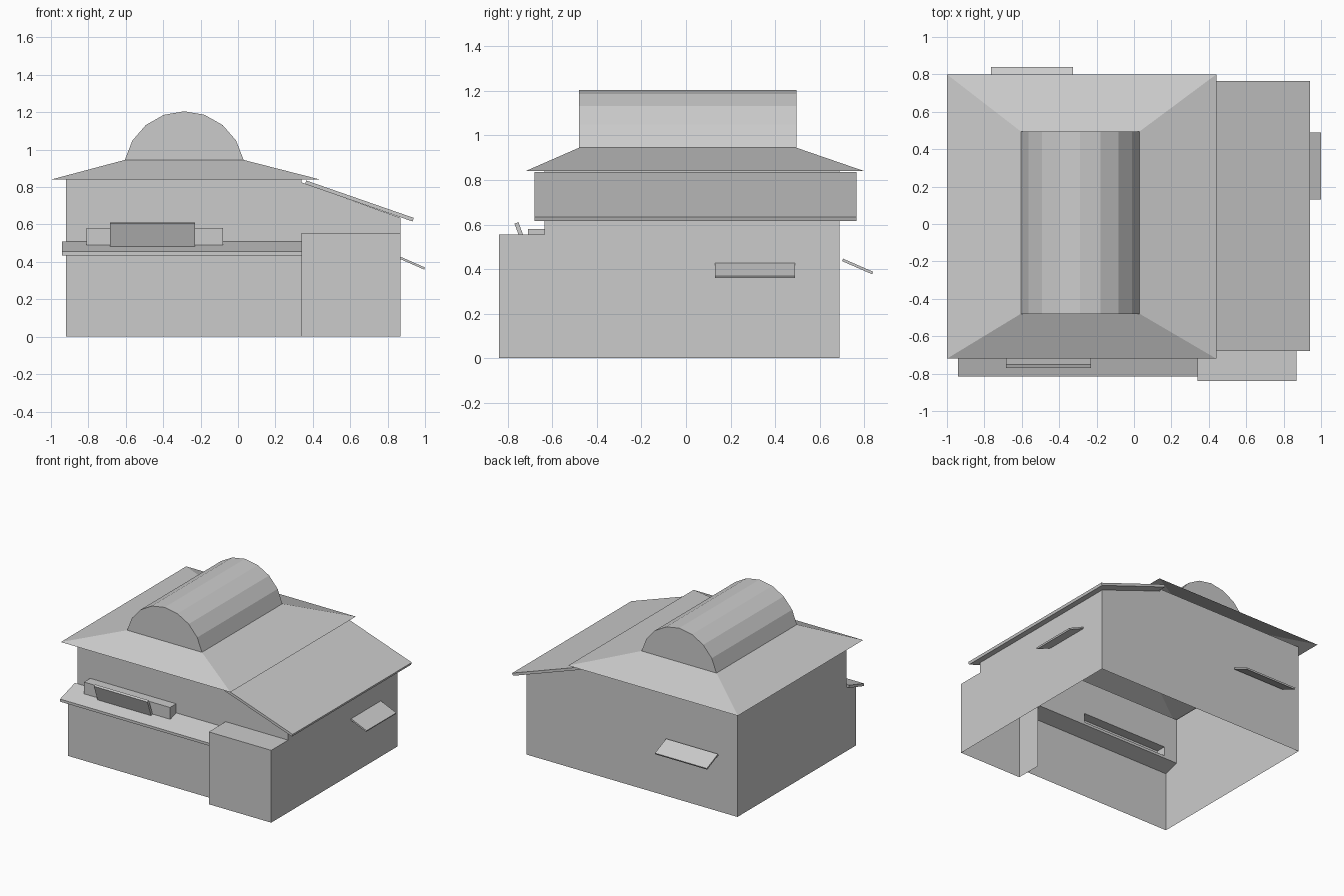
import bpy
import bmesh
import math

cube = bpy.data.objects.get("Cube")
if cube:
    bpy.data.objects.remove(cube, do_unlink=True)

# One plain grey for the whole building
grey = bpy.data.materials.new("plain grey")
grey.use_nodes = True
colour = (0.6, 0.6, 0.6, 1)
grey.diffuse_color = colour
grey.node_tree.nodes["Principled BSDF"].inputs["Base Color"].default_value = colour


def sheet(name, polygons):
    """Flat-shaded object made of polygons that share welded corners."""
    bm = bmesh.new()
    for points in polygons:
        bm.faces.new([bm.verts.new(p) for p in points])
    bmesh.ops.remove_doubles(bm, verts=bm.verts[:], dist=0.0005)
    bmesh.ops.recalc_face_normals(bm, faces=bm.faces[:])
    mesh = bpy.data.meshes.new(name)
    bm.to_mesh(mesh)
    bm.free()
    mesh.materials.append(grey)
    obj = bpy.data.objects.new(name, mesh)
    bpy.context.collection.objects.link(obj)
    return obj


def across_x(x, outline):
    return [(x, y, z) for y, z in outline]


def across_y(y, outline):
    return [(x, y, z) for x, z in outline]


def rect(a0, a1, b0, b1):
    return [(a0, b0), (a1, b0), (a1, b1), (a0, b1)]


def prism(name, place, outline, start, end):
    """Outline extruded between two planes, with closed ends."""
    a, b = place(start, outline), place(end, outline)
    n = len(outline)
    sides = [[a[i], a[(i + 1) % n], b[(i + 1) % n], b[i]] for i in range(n)]
    return sheet(name, [a, b] + sides)


def slanted(start, end, thickness):
    """Cross-section of a board lying under the line start-end."""
    dx, dz = end[0] - start[0], end[1] - start[1]
    length = math.hypot(dx, dz)
    ox, oz = dz / length * thickness, -dx / length * thickness
    if oz > 0:
        ox, oz = -ox, -oz
    return [start, end, (end[0] + ox, end[1] + oz), (start[0] + ox, start[1] + oz)]


LEFT, RIGHT, BACK, FRONT = -0.92, 0.87, 0.69, -0.635
LOW_FRONT, PORCH_FRONT, PORCH_X = -0.75, -0.84, 0.34
EAVE, SIDE_TOP, PORCH_TOP, LEDGE_Z = 0.84, 0.635, 0.555, 0.49
BOX_L, BOX_R, BOX_TOP, BOX_FRONT = -0.81, -0.08, 0.58, -0.71

# Walls, open underneath, with an opening behind the sign box
gable = [(LEFT, 0), (RIGHT, 0), (RIGHT, SIDE_TOP), (PORCH_X, 0.825),
         (PORCH_X, EAVE), (LEFT, EAVE)]
sheet("back_wall", [across_y(BACK, gable)])
sheet("left_wall", [across_x(LEFT, [
    (BACK, 0), (BACK, EAVE), (FRONT, EAVE), (FRONT, LEDGE_Z),
    (LOW_FRONT, 0.455), (LOW_FRONT, 0)])])
sheet("right_wall", [across_x(RIGHT, [
    (BACK, 0), (BACK, SIDE_TOP), (FRONT, SIDE_TOP), (FRONT, PORCH_TOP),
    (PORCH_FRONT, PORCH_TOP), (PORCH_FRONT, 0)])])
sheet("upper_front_wall", [
    across_y(FRONT, rect(LEFT, BOX_L, LEDGE_Z, EAVE)),
    across_y(FRONT, rect(BOX_L, BOX_R, BOX_TOP, EAVE)),
    across_y(FRONT, rect(BOX_R, PORCH_X, LEDGE_Z, EAVE)),
    across_y(FRONT, [(PORCH_X, PORCH_TOP), (RIGHT, PORCH_TOP),
                     (RIGHT, SIDE_TOP), (PORCH_X, 0.825)])])
sheet("lower_front_wall", [across_y(LOW_FRONT, rect(LEFT, PORCH_X, 0, 0.455))])

# Projecting front corner block
sheet("corner_block", [
    across_y(PORCH_FRONT, rect(PORCH_X, RIGHT, 0, PORCH_TOP)),
    across_x(PORCH_X, rect(PORCH_FRONT, FRONT, 0, PORCH_TOP)),
    [(x, y, PORCH_TOP) for x, y in rect(PORCH_X, RIGHT, PORCH_FRONT, FRONT)]])

# Sloping front ledge, with sign box and tilted board above it
prism("front_ledge", across_x, [(FRONT, 0.51), (-0.815, 0.455), (-0.815, 0.435),
                                (FRONT, LEDGE_Z)], -0.94, PORCH_X)
sheet("sign_box", [
    across_y(BOX_FRONT, rect(BOX_L, BOX_R, LEDGE_Z, BOX_TOP)),
    across_x(BOX_L, rect(BOX_FRONT, FRONT, LEDGE_Z, BOX_TOP)),
    across_x(BOX_R, rect(BOX_FRONT, FRONT, LEDGE_Z, BOX_TOP)),
    [(x, y, BOX_TOP) for x, y in rect(BOX_L, BOX_R, BOX_FRONT, FRONT)]])
prism("sign_board", across_x, [(-0.77, 0.604), (-0.752, 0.611), (-0.706, 0.485),
                               (-0.723, 0.478)], -0.685, -0.23)

# Hipped main roof: four slopes around the vault
eave = [(x, y, EAVE) for x, y in rect(-1, 0.44, -0.72, 0.80)]
crown = [(x, y, 0.945) for x, y in rect(-0.605, 0.03, -0.48, 0.495)]
sheet("main_roof", [[eave[i], eave[(i + 1) % 4], crown[(i + 1) % 4], crown[i]]
                    for i in range(4)])

# Faceted barrel vault
half, rise, segments = 0.3175, 0.26, 8
radius = (half ** 2 + rise ** 2) / (2 * rise)
sweep = math.asin(half / radius)
arc = []
for i in range(segments + 1):
    a = sweep * (2 * i / segments - 1)
    arc.append((-0.2875 + radius * math.sin(a),
                0.945 + rise - radius * (1 - math.cos(a))))
prism("barrel_vault", across_y, arc, -0.48, 0.495)

# Side roof and small awnings
prism("side_roof", across_y, slanted((0.365, 0.835), (0.94, 0.635), 0.02), -0.68, 0.765)
prism("side_awning", across_y, slanted((RIGHT, 0.427), (1.0, 0.37), 0.012), 0.13, 0.49)
prism("back_awning", across_x, slanted((0.705, 0.447), (0.84, 0.388), 0.012), -0.765, -0.325)
